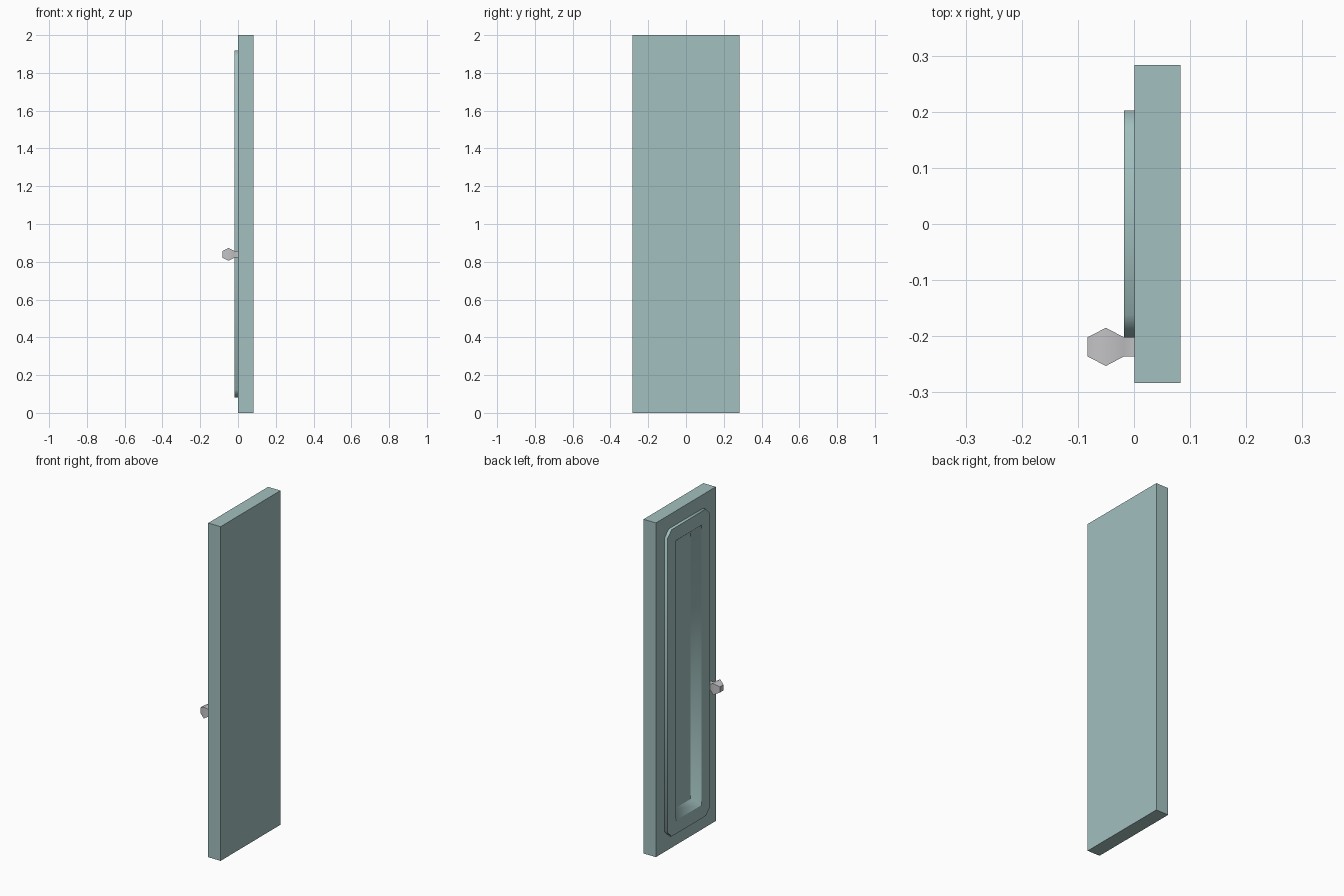
import bpy
import bmesh
from math import radians

cube = bpy.data.objects.get("Cube")
if cube:
    bpy.data.objects.remove(cube)


def material(name, rgb):
    mat = bpy.data.materials.new(name)
    mat.use_nodes = True
    mat.diffuse_color = (*rgb, 1)
    mat.node_tree.nodes["Principled BSDF"].inputs["Base Color"].default_value = (*rgb, 1)
    return mat


def finish(bm, name, mat):
    bmesh.ops.recalc_face_normals(bm, faces=bm.faces)
    mesh = bpy.data.meshes.new(name)
    bm.to_mesh(mesh)
    bm.free()
    mesh.materials.append(mat)
    obj = bpy.data.objects.new(name, mesh)
    bpy.context.collection.objects.link(obj)
    return obj


def outline(bm, x, half_w, half_h, cut=0):
    """Upright rectangle at depth x; a cut splits each corner in two."""
    verts = []
    for sy, sz in ((1, 1), (-1, 1), (-1, -1), (1, -1)):
        a = bm.verts.new((x, sy * half_w, CENTRE_Z + sz * (half_h - cut)))
        if not cut:
            verts.append(a)
            continue
        b = bm.verts.new((x, sy * (half_w - cut), CENTRE_Z + sz * half_h))
        verts += [a, b] if sy * sz > 0 else [b, a]
    return verts


def bridge(bm, a, b, smooth=False):
    """Join two loops of equal length with quads."""
    n = len(a)
    for i in range(n):
        j = (i + 1) % n
        bm.faces.new((a[i], a[j], b[j], b[i])).smooth = smooth


def fan(bm, clipped, square):
    """Join a clipped loop to a plain rectangle with flat faces."""
    for i in range(4):
        k = (i + 1) % 4
        bm.faces.new((clipped[2 * i], clipped[2 * i + 1], square[i]))
        bm.faces.new((clipped[2 * i + 1], clipped[2 * k], square[k], square[i]))


CENTRE_Z = 1.0
BACK, FACE, TRIM, FLOOR = 0.083, 0.001, -0.018, 0.024
OPEN_W, OPEN_H, SLOPE = 0.12, 0.838, 0.042

paint = material("grey_green_paint", (0.36, 0.53, 0.52))
metal = material("pale_grey_metal", (0.55, 0.55, 0.57))

# Door: slab, raised trim with clipped corners, sunken panel with sloping sides
bm = bmesh.new()
rear = outline(bm, BACK, 0.283, 1.0)
front = outline(bm, FACE, 0.283, 1.0)
trim_base = outline(bm, FACE, 0.202, 0.918, 0.04)
trim_rim = outline(bm, TRIM, 0.202, 0.918, 0.04)
mouth = outline(bm, TRIM, OPEN_W, OPEN_H)
floor = outline(bm, FLOOR, OPEN_W - SLOPE, OPEN_H - SLOPE)
bm.faces.new(rear)
bm.faces.new(floor)
bridge(bm, rear, front)
fan(bm, trim_base, front)
bridge(bm, trim_base, trim_rim, smooth=True)
fan(bm, trim_rim, mouth)
bridge(bm, mouth, floor, smooth=True)
for edge in bm.edges:
    edge.smooth = all(f.smooth for f in edge.link_faces)
finish(bm, "panelled_door", paint)

# Square knob swelling from a short stem, softly shaded along its length
bm = bmesh.new()
rings = []
for x, r in ((FACE, 0.017), (TRIM, 0.017), (-0.05, 0.034), (-0.083, 0.017)):
    rings.append([bm.verts.new((x, sy * r, sz * r))
                  for sy, sz in ((1, 1), (-1, 1), (-1, -1), (1, -1))])
for a, b in zip(rings, rings[1:]):
    bridge(bm, a, b, smooth=True)
bm.faces.new(rings[0])
bm.faces.new(rings[-1])
bm.normal_update()
for edge in bm.edges:
    edge.smooth = edge.calc_face_angle() < radians(60)
knob = finish(bm, "door_knob", metal)
knob.location = (0, -0.219, 0.839)
